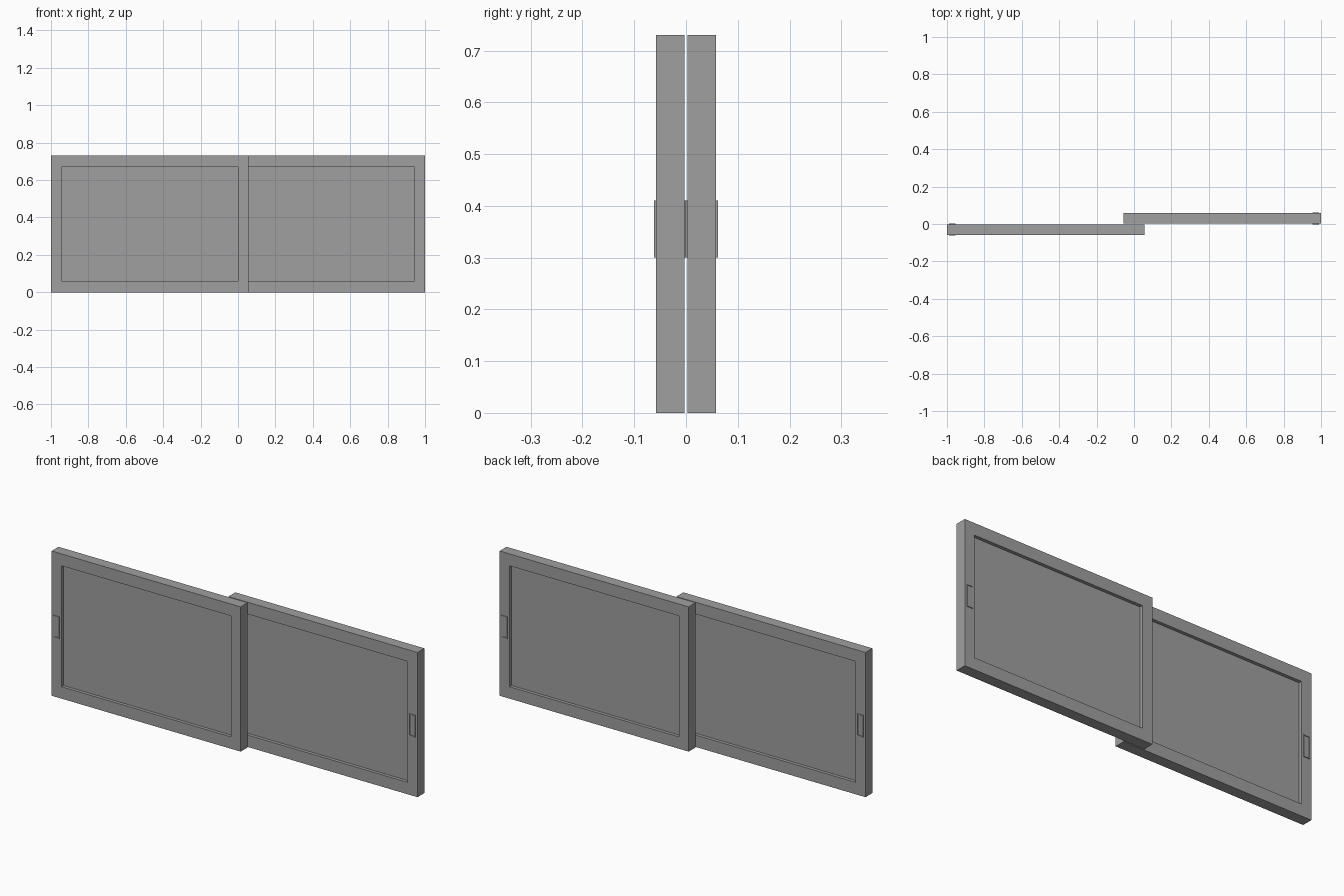
import bpy
import bmesh
from mathutils import Matrix, Vector

cube = bpy.data.objects.get("Cube")
if cube:
    bpy.data.objects.remove(cube, do_unlink=True)

# One plain grey for the whole model
grey = bpy.data.materials.new("mid_grey")
grey.use_nodes = True
colour = (0.35, 0.35, 0.35, 1)
grey.diffuse_color = colour
grey.node_tree.nodes["Principled BSDF"].inputs["Base Color"].default_value = colour

WIDTH, HEIGHT, DEPTH = 1.055, 0.73, 0.055
STILE, RAIL = 0.055, 0.06
PANE_DEPTH = 0.022
PULL_W, PULL_H, PULL_LIP = 0.034, 0.11, 0.004


def recessed_slab(name, size, border, recess, location):
    """Box whose front and back faces are inset by a border and sunk."""
    bm = bmesh.new()
    bmesh.ops.create_cube(bm, size=1, matrix=Matrix.Diagonal((*size, 1)))
    w, d, h = size
    bx, bz = border
    faces = [f for f in bm.faces if abs(f.normal.y) > 0.5]
    for face in faces:
        out = Vector((0, face.normal.y, 0))
        # border ring on the surface
        bmesh.ops.inset_individual(bm, faces=[face], thickness=min(border) / 2)
        for v in face.verts:
            v.co.x = (w / 2 - bx) * (1 if v.co.x > 0 else -1)
            v.co.z = (h / 2 - bz) * (1 if v.co.z > 0 else -1)
        # straight walls down to the sunken floor
        floor = bmesh.ops.extrude_discrete_faces(bm, faces=[face])["faces"][0]
        bmesh.ops.translate(bm, verts=floor.verts, vec=-out * recess)
    bmesh.ops.recalc_face_normals(bm, faces=bm.faces)
    mesh = bpy.data.meshes.new(name)
    bm.to_mesh(mesh)
    bm.free()
    mesh.materials.append(grey)
    obj = bpy.data.objects.new(name, mesh)
    obj.location = location
    bpy.context.collection.objects.link(obj)
    return obj


# Two sliding sashes, the right one in front of the left one
for side, label in ((-1, "right"), (1, "left")):
    x = side * (1 - WIDTH / 2)
    y = side * 0.03
    recessed_slab(label + "_sash", (WIDTH, DEPTH, HEIGHT), (STILE, RAIL),
                  (DEPTH - PANE_DEPTH) / 2, (x, y, HEIGHT / 2))
    # Finger pull through the outer stile, its lip proud on both faces
    recessed_slab(label + "_finger_pull",
                  (PULL_W, DEPTH + 2 * PULL_LIP, PULL_H), (0.004, 0.004),
                  PULL_LIP - 0.001, (side * 0.972, y, 0.355))
